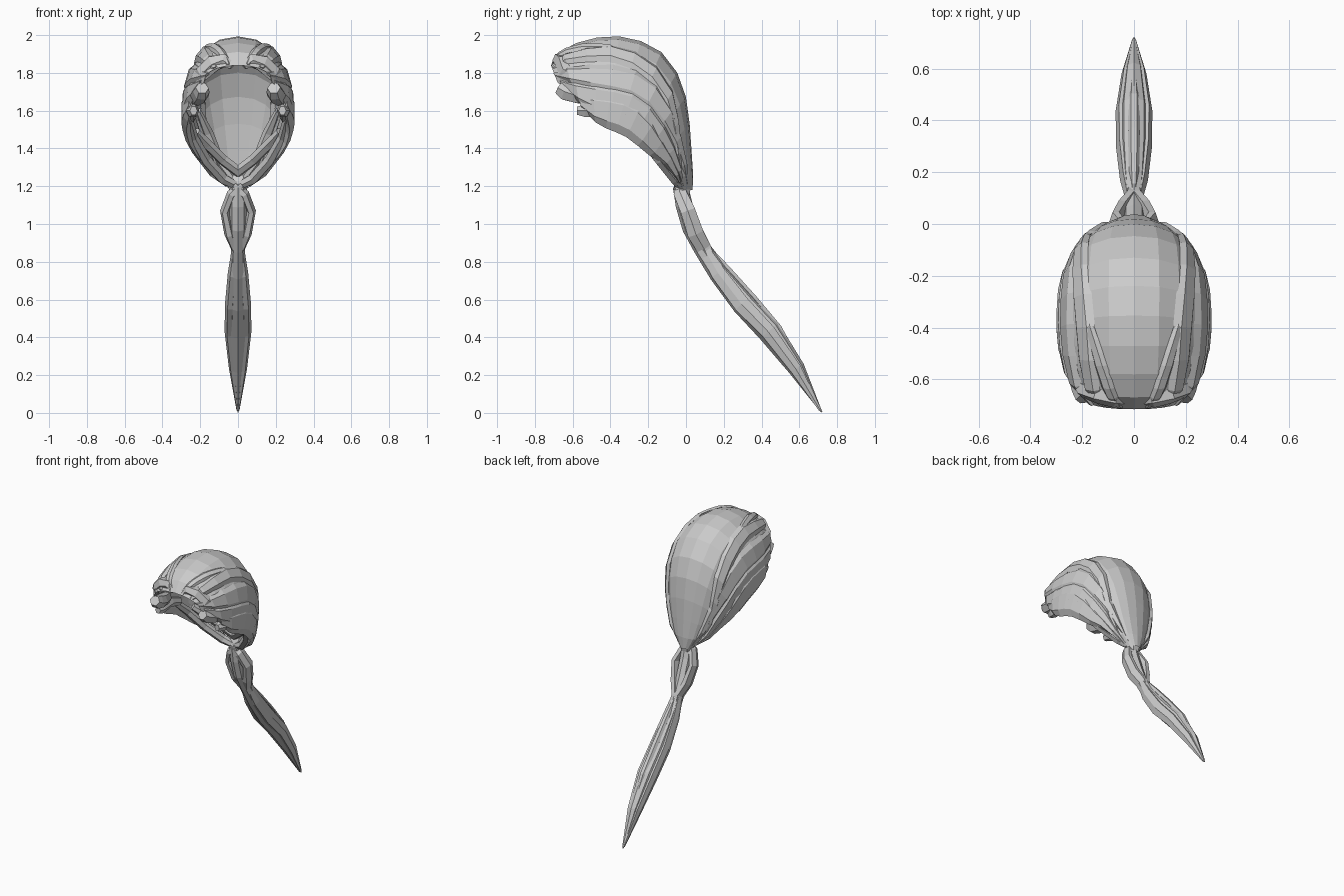
import bpy, math
from mathutils import Vector as V

# Profile down the middle (y, z) and lower hairline (x, y, z), both from the tie to the forehead
MID = [(.035, 1.18), (.038, 1.28), (.025, 1.44), (.014, 1.62), (-.03, 1.78), (-.13, 1.91),
       (-.26, 1.98), (-.4, 2.0), (-.54, 1.975), (-.66, 1.925), (-.715, 1.84)]
EDGE = [(.05, -.04, 1.19), (.125, -.07, 1.25), (.18, -.11, 1.32), (.225, -.16, 1.4),
        (.262, -.22, 1.48), (.278, -.29, 1.55), (.281, -.36, 1.585), (.28, -.43, 1.605),
        (.27, -.51, 1.63), (.245, -.595, 1.68), (.18, -.68, 1.75)]


def along(table, v):
    f = min(max(v, 0), 1) * (len(table) - 1)
    i = min(int(f), len(table) - 2)
    return V(table[i]).lerp(V(table[i + 1]), f - i)


def scalp(u, v):
    """Point on the head surface: u across (0 middle, 1 hairline), v from tie to forehead."""
    m, e = along(MID, v), along(EDGE, v)
    s, c = math.sin(u * math.pi / 2), math.cos(u * math.pi / 2)
    s = math.copysign(abs(s) ** .9, s)
    c = math.copysign(abs(c) ** .9, c)
    return V((e.x * s, e.y + (m.x - e.y) * c, e.z + (m.y - e.z) * c))


def normal(u, v):
    v = min(max(v, .02), .98)
    a = scalp(u + .02, v) - scalp(u - .02, v)
    b = scalp(u, v + .02) - scalp(u, v - .02)
    return b.cross(a).normalized()


def mesh_object(name, rings, closed, mirror=False):
    n = len(rings[0])
    faces = []
    for r in range(len(rings) - 1):
        for k in range(n if closed else n - 1):
            k2 = (k + 1) % n
            faces.append((r * n + k, r * n + k2, r * n + n + k2, r * n + n + k))
    if closed:
        faces.append(tuple(range(n))[::-1])
        faces.append(tuple(range((len(rings) - 1) * n, len(rings) * n)))
    me = bpy.data.meshes.new(name)
    me.from_pydata([p for r in rings for p in r], [], faces)
    ob = bpy.data.objects.new(name, me)
    bpy.context.collection.objects.link(ob)
    if mirror:
        mod = ob.modifiers.new("mirror", 'MIRROR')
        mod.use_mirror_merge = False
    return ob


def lock(name, us, v0, v1, width, thick, steps=9):
    """Lens-section lock of hair lying on the scalp, with a tapered root."""
    rings = []
    for i in range(steps + 1):
        t = i / steps
        v = v0 + (v1 - v0) * t
        u = along([(a, 0) for a in us], t).x
        w = width * (.3 + .7 * math.sin(math.pi * min(1, .08 + t * .7)))
        h = thick
        if i == 0:
            w, h = w * .3, h * .3
        if i == steps:
            w, h = w * .7, h * .5
        ring = []
        for k in range(6):
            a = k * math.pi / 3
            uu = u + w * math.cos(a)
            ring.append(scalp(uu, v) + normal(uu, v) * (h * math.sin(a) - .003))
        rings.append(ring)
    return mesh_object(name, rings, True, True)


def strand(name, pts, mirror=False, sides=6, side=(1, 0, 0)):
    """Tube through points (x, y, z, half width, half depth)."""
    rings = []
    for i, p in enumerate(pts):
        c = V(p[:3])
        t = (V(pts[min(i + 1, len(pts) - 1)][:3]) - V(pts[max(i - 1, 0)][:3])).normalized()
        s = V(side)
        s = (s - t * s.dot(t)).normalized()
        d = t.cross(s)
        rings.append([c + s * p[3] * math.cos(k * math.tau / sides)
                      + d * p[4] * math.sin(k * math.tau / sides) for k in range(sides)])
    return mesh_object(name, rings, True, mirror)


# Scalp shell, open at the face
mesh_object("hair_cap", [[scalp(-1 + k / 5, r / 12) for k in range(11)] for r in range(13)], False)

# Combed locks from the tie to the hairline
for i, (us, v0, v1, w, h) in enumerate([
        ((.42, .28, .16), .66, .99, .07, .016),
        ((.75, .56, .46, .43), .1, .99, .12, .02),
        ((.55, .7, .74, .72), .03, 1.0, .15, .022),
        ((.75, .88, .93, .93), .02, .97, .14, .024),
        ((.85, .98, 1.0, 1.02), .02, .86, .13, .026)]):
    lock("side_lock_%d" % (i + 1), us, v0, v1, w, h)

# Fringe ends rolled inwards around the face
strand("fringe_roll_top", [(.03, -.69, 1.835, .015, .02), (.07, -.675, 1.865, .035, .04),
                           (.13, -.655, 1.85, .04, .05), (.185, -.635, 1.8, .04, .045),
                           (.23, -.58, 1.76, .02, .03)], True, side=(0, 1, 0))
strand("fringe_roll_temple", [(.19, -.675, 1.72, .035, .035), (.195, -.64, 1.7, .045, .05),
                              (.205, -.58, 1.68, .05, .045), (.225, -.48, 1.66, .03, .04)], True)
strand("fringe_roll_ear", [(.235, -.575, 1.6, .02, .025), (.24, -.53, 1.6, .035, .04),
                           (.25, -.42, 1.6, .035, .035), (.25, -.32, 1.565, .03, .03)], True)

# Nape bands sweeping from the ears and crossing at the tie
strand("nape_band_lower", [(.26, -.34, 1.56, .02, .025), (.235, -.23, 1.46, .025, .03),
                           (.17, -.14, 1.34, .03, .03), (.08, -.06, 1.24, .03, .03),
                           (-.02, -.02, 1.19, .02, .02)], True)
strand("nape_band_upper", [(.22, -.2, 1.49, .02, .025), (.16, -.14, 1.42, .03, .025),
                           (.08, -.08, 1.34, .03, .025), (-.01, -.04, 1.27, .03, .02)], True)
strand("inner_strand", [(.21, -.15, 1.6, .015, .02), (.16, -.08, 1.48, .03, .02),
                        (.1, -.03, 1.34, .025, .02), (.03, -.02, 1.24, .02, .02)], True)
strand("nape_knot", [(0, .0, 1.27, .06, .03), (0, -.01, 1.22, .06, .045), (0, -.02, 1.16, .04, .045)])

# Twisted pair wrapping the top of the tail
strand("tail_twist", [(-.02, -.035, 1.21, .02, .03), (.035, -.03, 1.16, .025, .04),
                      (.07, .01, 1.07, .025, .045), (.045, .05, .95, .028, .05),
                      (.012, .095, .87, .025, .045), (.01, .16, .76, .015, .02)], True)

# Tail: core with a ridge strand and paired outer strands
strand("tail_core", [(0, -.03, 1.2, .04, .04), (0, -.01, 1.1, .045, .045), (0, .03, .98, .045, .05),
                     (0, .085, .87, .035, .045), (0, .175, .74, .045, .055), (0, .305, .58, .055, .065),
                     (0, .44, .435, .055, .065), (0, .585, .235, .035, .045), (0, .718, .004, .003, .004)],
       sides=8)
strand("tail_outer", [(.018, .095, .87, .015, .03), (.03, .17, .74, .024, .045),
                      (.043, .295, .575, .026, .05), (.045, .435, .43, .026, .045),
                      (.028, .58, .235, .02, .035), (.004, .71, .015, .004, .008)], True)
strand("tail_ridge", [(0, .13, .86, .012, .015), (0, .22, .76, .02, .02), (0, .36, .605, .024, .02),
                      (0, .49, .45, .022, .02), (0, .6, .25, .012, .015)])
